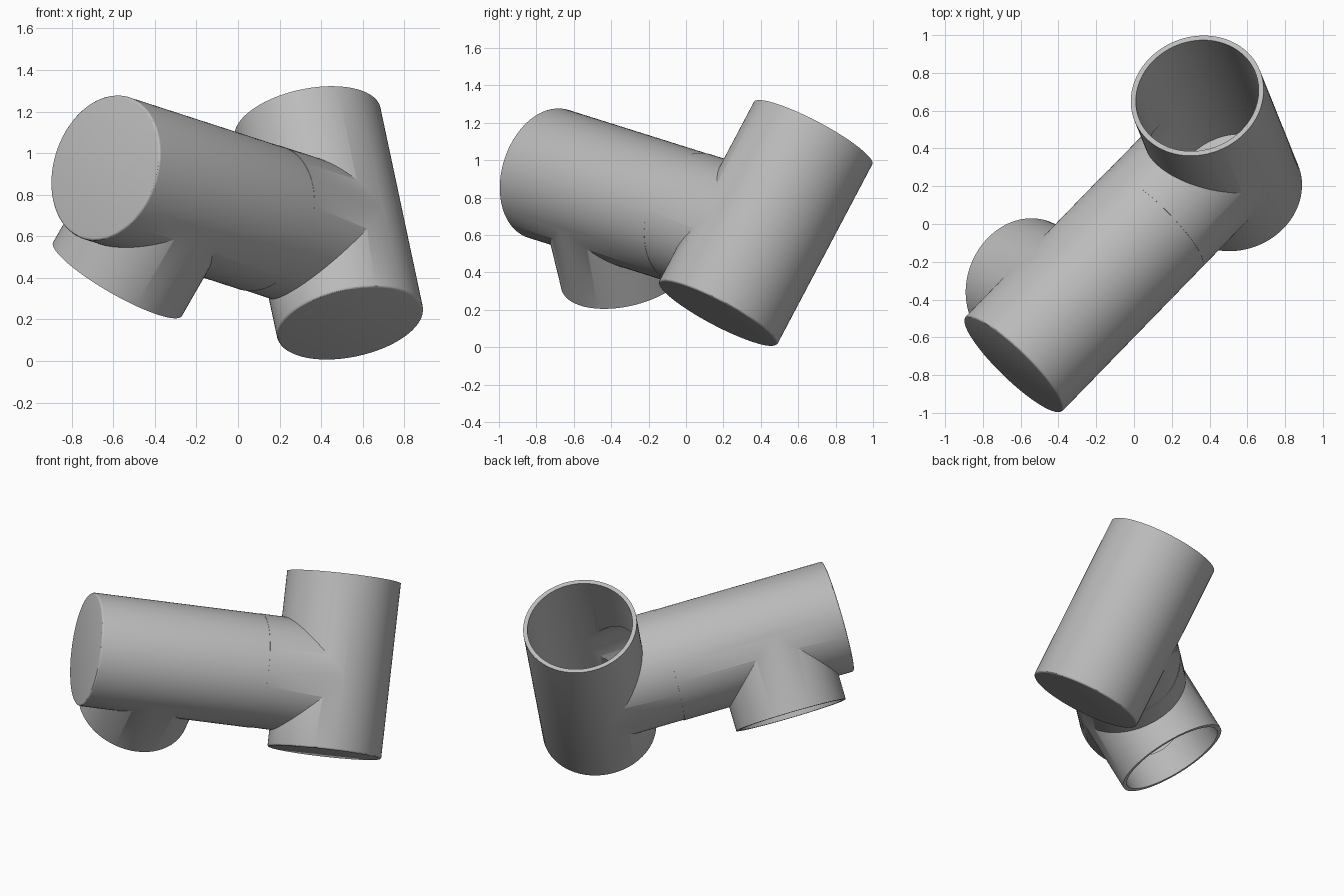
import bpy, bmesh
from math import radians
from mathutils import Matrix, Vector

if "Cube" in bpy.data.objects:
    bpy.data.objects.remove(bpy.data.objects["Cube"])

OUTER, INNER, LENGTH = 0.358, 0.331, 1.11
BRANCH_AT, BRANCH_LENGTH, FLOOR = 0.457, 0.513, 0.027

grey = bpy.data.materials.new("plain grey")
grey.use_nodes = True
grey.diffuse_color = (0.5, 0.5, 0.5, 1)
grey.node_tree.nodes["Principled BSDF"].inputs["Base Color"].default_value = grey.diffuse_color


def cylinder(name, radius, start, end, sideways=False, round_base=False):
    """Cylinder along z, or along x at the branch height."""
    bm = bmesh.new()
    bmesh.ops.create_cone(bm, cap_ends=True, segments=96, radius1=radius,
                          radius2=radius, depth=end - start)
    bmesh.ops.translate(bm, verts=bm.verts, vec=(0, 0, (start + end) / 2))
    if round_base:
        rim = [e for e in bm.edges if all(v.co.z < start + 0.001 for v in e.verts)]
        bmesh.ops.bevel(bm, geom=rim, offset=0.012, segments=3, profile=0.5, affect='EDGES')
    if sideways:
        turn = Matrix.Translation((0, 0, BRANCH_AT)) @ Matrix.Rotation(radians(90), 4, 'Y')
        bmesh.ops.transform(bm, matrix=turn, verts=bm.verts)
    mesh = bpy.data.meshes.new(name)
    bm.to_mesh(mesh)
    bm.free()
    mesh.materials.append(grey)
    obj = bpy.data.objects.new(name, mesh)
    bpy.context.collection.objects.link(obj)
    return obj


def combine(body, tool, operation):
    tool.hide_render = True
    mod = body.modifiers.new(operation.lower(), 'BOOLEAN')
    mod.operation, mod.solver, mod.object = operation, 'EXACT', tool
    bpy.ops.object.select_all(action='DESELECT')
    bpy.context.view_layer.objects.active = body
    body.select_set(True)
    bpy.ops.object.modifier_apply(modifier=mod.name)
    bpy.data.objects.remove(tool)


def tee_pipe(name, base, axis, branch):
    """Hollow tee: closed at its base, open at its top and branch."""
    body = cylinder(name, OUTER, 0, LENGTH, round_base=True)
    combine(body, cylinder("branch", OUTER - 0.001, 0, BRANCH_LENGTH, True), 'UNION')
    combine(body, cylinder("body_bore", INNER, FLOOR, LENGTH + 0.1), 'DIFFERENCE')
    combine(body, cylinder("branch_bore", INNER - 0.001, 0, BRANCH_LENGTH + 0.1, True), 'DIFFERENCE')
    z = Vector(axis).normalized()
    y = z.cross(Vector(branch)).normalized()
    x = y.cross(z)
    frame = Matrix((x, y, z)).transposed().to_4x4()
    body.data.transform(Matrix.Translation(base) @ frame)
    bpy.ops.object.shade_smooth_by_angle(angle=radians(30))
    return body


# Leaning pipe, whose branch carries the upright one
long_axis = Vector((0.68, 0.70, -0.22))
tee_pipe("upright_tee", (0.54, 0.17, 0.18), (-0.185, 0.459, 0.869), -long_axis)
tee_pipe("side_tee", (-0.64, -0.745, 0.93), long_axis, (-0.487, 0.207, -0.848))
